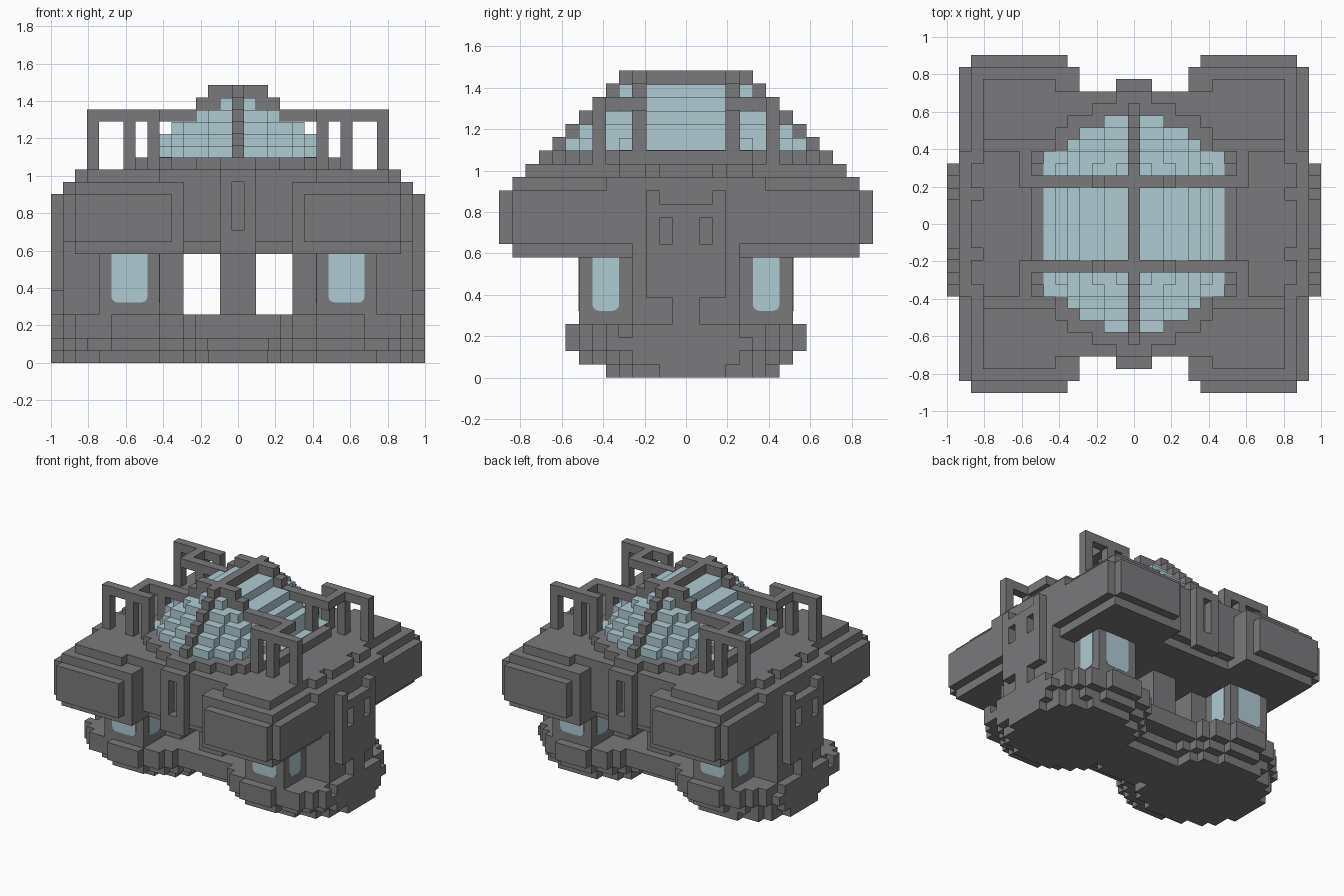
import bpy, bmesh, math
from mathutils import Vector

if "Cube" in bpy.data.objects:
    bpy.data.objects.remove(bpy.data.objects["Cube"], do_unlink=True)

U = 2 / 31  # one block
SIGNS = (-1, 1)
CORNERS = [(sx, sy) for sx in SIGNS for sy in SIGNS]


def material(name, rgb):
    m = bpy.data.materials.new(name)
    m.use_nodes = True
    m.diffuse_color = (*rgb, 1)
    m.node_tree.nodes["Principled BSDF"].inputs["Base Color"].default_value = (*rgb, 1)
    return m


GREY = material("hull grey", (0.195, 0.195, 0.203))
GLASS = material("pale blue glass", (0.43, 0.6, 0.655))


def finish(name, bm, mat):
    bmesh.ops.recalc_face_normals(bm, faces=bm.faces)
    bmesh.ops.scale(bm, vec=(U, U, U), verts=bm.verts)
    mesh = bpy.data.meshes.new(name)
    bm.to_mesh(mesh)
    bm.free()
    mesh.materials.append(mat)
    bpy.context.collection.objects.link(bpy.data.objects.new(name, mesh))


def box(bm, xs, ys, zs):
    verts = bmesh.ops.create_cube(bm, size=1)["verts"]
    for v in verts:
        v.co = [(a + b) / 2 + c * (b - a) for c, (a, b) in zip(v.co, (xs, ys, zs))]


def part(name, boxes, mat=GREY, signs=((1, 1),)):
    """Boxes in block units, repeated for each pair of x and y signs."""
    bm = bmesh.new()
    for sx, sy in signs:
        for xs, ys, zs in boxes:
            box(bm, sorted(x * sx for x in xs), sorted(y * sy for y in ys), zs)
    finish(name, bm, mat)


def round_boxes(cx, rx, ry, zs, power=1.8, cy=0.0):
    """Stepped round slab as one box per run of equal rows."""
    rows = []
    y = cy - ry
    while y < cy + ry - 0.01:
        t = abs(y + 0.5 - cy) / ry
        half = rx * (1 - t ** power) ** (1 / power)
        lo, hi = [math.floor(cx + s * half) + 0.5 for s in SIGNS]
        span = (max(lo, -15.5), min(hi, 15.5))
        if rows and rows[-1][0] == span:
            rows[-1][1][1] = y + 1
        else:
            rows.append((span, [y, y + 1], zs))
        y += 1
    return rows


# Stepped round feet and the neck between them, slightly fuller at the front
for name, s in (("left_foot", 1), ("right_foot", -1)):
    tiers = round_boxes(9, 6.5, 6.5, (0, 1), 2, cy=0.5)
    tiers += round_boxes(8.5, 8, 8, (1, 2)) + round_boxes(8.5, 8.5, 9, (2, 3))
    tiers += round_boxes(8.5, 7.5, 9, (3, 4))
    tiers += [((8.5, 15.5 - i), (-6 - i, -5 - i), (2, 4)) for i in range(3)]
    part(name, tiers, signs=((s, 1),))
part("foot_neck", [((-2.5, 2.5), (-3, 3), (0, 1)), ((-3.5, 3.5), (-4, 4), (1, 2)),
                   ((-4.5, 4.5), (-6, 6), (2, 4))])

# Legs: inner blocks, centre post and four windowed pillars
part("leg_blocks", [((4.5, 14.5), (-4, 4), (4, 9))], signs=((1, 1), (-1, 1)))
part("centre_post", [((-1.5, 1.5), (-5, 5), (4, 9))])
part("pillars", [((6.5, 11.5), (4, 8), (4, 9))], signs=CORNERS)


def window(bm, origin, across, normal, width):
    """Thin pane with rounded lower corners."""
    half, r = width / 2, 0.5
    pts = [(half, 9), (-half, 9)]
    for side, start in ((-1, 180), (1, 270)):
        for i in range(4):
            a = math.radians(start + i * 30)
            pts.append((side * (half - r) + r * math.cos(a), 5 + r + r * math.sin(a)))
    base = [origin + across * u + Vector((0, 0, z)) for u, z in pts]
    face = bm.faces.new([bm.verts.new(p) for p in base])
    out = bmesh.ops.extrude_face_region(bm, geom=[face])["geom"]
    for v in out:
        if isinstance(v, bmesh.types.BMVert):
            v.co += normal * 0.03


panes = bmesh.new()
X, Y = Vector((1, 0, 0)), Vector((0, 1, 0))
for sx, sy in CORNERS:
    window(panes, Vector((9 * sx, 8 * sy, 0)), X, Y * sy, 3)
    window(panes, Vector((11.5 * sx, 6 * sy, 0)), Y, X * sx, 2)
    window(panes, Vector((6.5 * sx, 6 * sy, 0)), Y, X * -sx, 2)
finish("pillar_windows", panes, GLASS)

# Main hull and roof deck
part("hull", [((-14.5, 14.5), (-4, 4), (9, 10)), ((-13.5, 13.5), (-6, 6), (9, 10)),
              ((-14.5, 14.5), (-6, 6), (10, 15)), ((-5, 5), (-10, 10), (9, 10)),
              ((-5, 5), (-11, 11), (10, 16))])
part("roof_deck", [((0, 12.5), (0, 7), (15, 16)), ((6.5, 12.5), (7, 12), (15, 16)),
                   ((4.5, 6.5), (7, 11), (15, 16)), ((12.5, 13.5), (0, 2), (15, 16)),
                   ((12.5, 13.5), (3, 5), (15, 16))], signs=CORNERS)

# Corner pods with raised panels on both outer faces
part("corner_pods", [((4.5, 13.5), (6, 13), (9, 15)),
                     ((13.5, 14.5), (6, 13), (10, 14)),
                     ((5.5, 13.5), (13, 14), (10, 14))], signs=CORNERS)

# Side columns with two small slots each
part("side_columns", [((14.5, 15.5), (0, 1), (4, 13)), ((14.5, 15.5), (2, 3), (6, 14)),
                      ((14.5, 15.5), (1, 2), (6, 10)), ((14.5, 15.5), (1, 2), (12, 13))],
     signs=CORNERS)

# Front and back ribs with a tall slot
part("end_ribs", [((0.5, 1.5), (11, 12), (9, 16)), ((0, 0.5), (11, 12), (9, 11)),
                  ((0, 0.5), (11, 12), (15, 16))], signs=CORNERS)

# Dome: base ring, stepped glass and frame
part("dome_ring", round_boxes(0, 8.5, 10, (16, 17), 2.5)
     + [((-1.5, 1.5), (-11, 11), (16, 17))])
glass = [((-7.5, 7.5), (-6, 6), (16, 17.05))]
for i, rx in enumerate((6.9, 6.6, 5.9, 4.9, 2.9)):
    glass += round_boxes(0, rx, 9 - i, (16.95 + i, 17.95 + i), 2.3)
part("dome_glass", glass, GLASS)
part("dome_spine", [((-0.5, 0.5), (i - 10, 10 - i), (17 + i, 18 + i)) for i in range(6)])
HOOP = (2.97, 4.03)
part("dome_hoops", [((0, 2.5), HOOP, (22, 23)), ((0, 3.5), HOOP, (21, 22)),
                    ((0, 9.5), HOOP, (20, 21)), ((6.5, 7.5), HOOP, (17, 20))],
     signs=CORNERS)

# Roof rails: a three-legged frame at each corner tied back to the hoops
part("roof_rails", [((x, x + 1), (6, 7), (16, 20)) for x in (6.5, 8.5, 11.5)]
     + [((6.5, 12.5), (6, 7), (20, 21)), ((8.5, 9.5), (4, 6), (20, 21))],
     signs=CORNERS)
